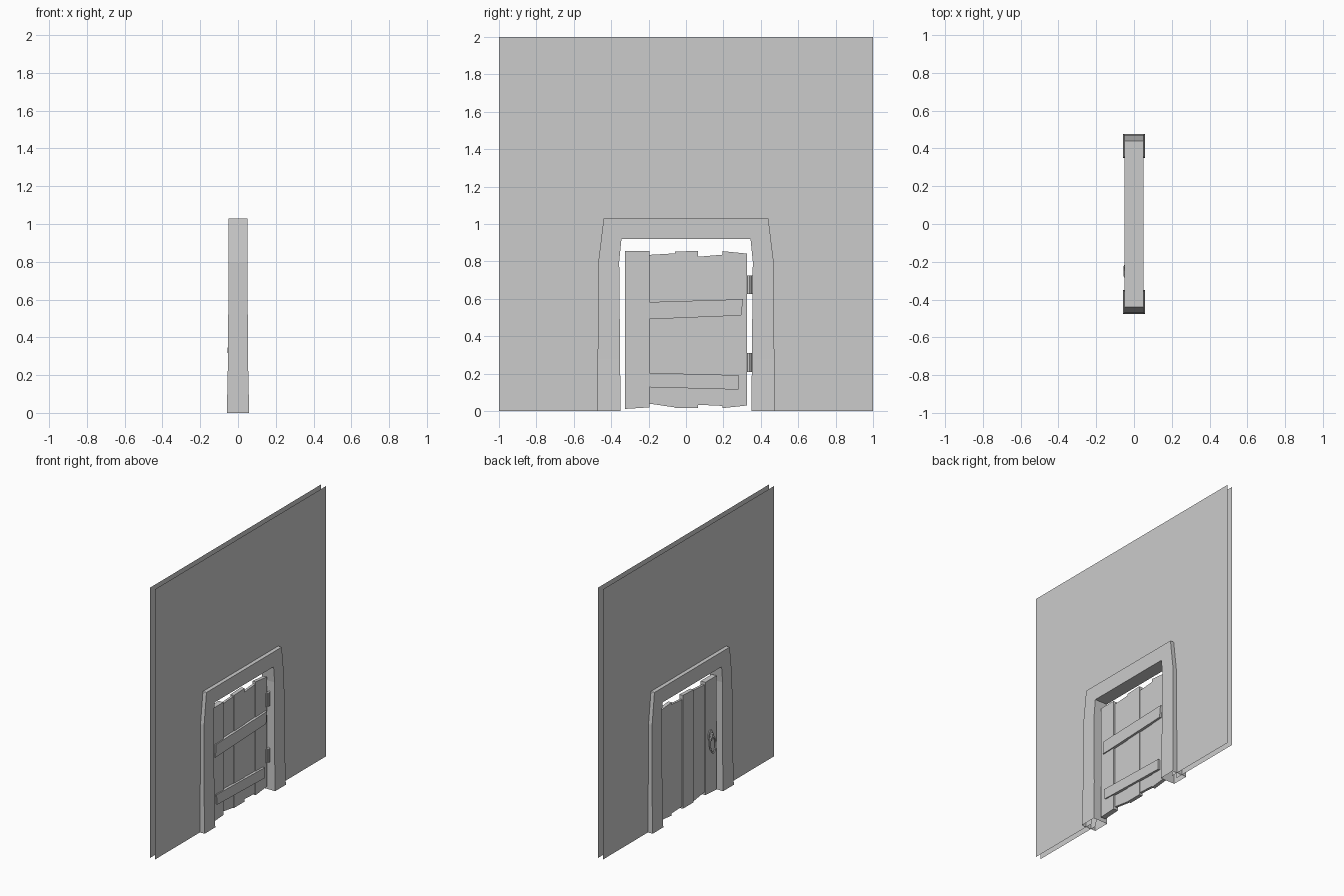
import bpy
import bmesh
from math import pi, sin, cos

if "Cube" in bpy.data.objects:
    bpy.data.objects.remove(bpy.data.objects["Cube"])


def make(name, verts, faces, fix=True):
    me = bpy.data.meshes.new(name)
    me.from_pydata(verts, [], faces)
    if fix:
        bm = bmesh.new()
        bm.from_mesh(me)
        bmesh.ops.recalc_face_normals(bm, faces=bm.faces)
        bm.to_mesh(me)
        bm.free()
    ob = bpy.data.objects.new(name, me)
    bpy.context.collection.objects.link(ob)
    return ob


def slab(name, outline, x0, x1):
    """Extrude a (y, z) outline from x0 to x1."""
    n = len(outline)
    verts = [(x, y, z) for x in (x0, x1) for y, z in outline]
    faces = [list(range(n)), list(range(n, 2 * n))]
    faces += [[i, (i + 1) % n, n + (i + 1) % n, n + i] for i in range(n)]
    return make(name, verts, faces)


# two thin wall skins with a doorway, ending inside the frame
outline = [(-1, 0), (-.42, 0), (-.40, .98), (.40, .98), (.42, 0), (1, 0), (1, 2), (-1, 2)]
for name, x in (("wall_inner_skin", .021), ("wall_outer_skin", -.021)):
    pts = outline if x > 0 else outline[::-1]
    make(name, [(x, y, z) for y, z in pts], [list(range(8))], fix=False)

# door frame: rectangular section swept up, across and down, open at the floor
# (inner y, outer y, inner z, outer z, half depth)
half = [(.35, .475, 0, 0, .059), (.352, .472, .28, .28, .053),
        (.357, .468, .80, .80, .05), (.345, .44, .92, 1.03, .05)]
stations = [(1, s) for s in half] + [(-1, s) for s in reversed(half)]
verts, faces = [], []
for side, (yi, yo, zi, zo, d) in stations:
    verts += [(-d, side * yi, zi), (d, side * yi, zi), (d, side * yo, zo), (-d, side * yo, zo)]
for i in range(len(stations) - 1):
    for j in range(4):
        k = (j + 1) % 4
        faces.append([4 * i + j, 4 * i + k, 4 * i + 4 + k, 4 * i + 4 + j])
make("door_frame", verts, faces)

# uneven planks: y0, y1, bottom z left/right, top z left/right, back x, front x
planks = [(-.325, -.195, .012, .02, .855, .855, -.022, .016),
          (-.195, -.06, .04, .02, .835, .843, -.014, .004),
          (-.06, .065, .018, .018, .852, .857, -.020, .008),
          (.065, .195, .034, .028, .825, .836, -.014, .004),
          (.195, .325, .016, .03, .855, .842, -.018, .008)]
for i, (y0, y1, b0, b1, t0, t1, x0, x1) in enumerate(planks):
    slab(f"door_plank_{i + 1}", [(y0, b0), (y1, b1), (y1, t1), (y0, t0)], x0, x1)

# cross battens
slab("upper_batten", [(-.297, .487), (.295, .511), (.305, .598), (-.29, .58)], 0, .024)
slab("lower_batten", [(-.277, .13), (.28, .115), (.28, .192), (-.285, .207)], 0, .024)

# hinge knuckles with a leaf reaching the jamb
for name, z0, z1 in (("lower_hinge", .21, .31), ("upper_hinge", .625, .725)):
    slab(name + "_leaf", [(.31, z0), (.356, z0), (.356, z1), (.31, z1)], .004, .012)
    bpy.ops.mesh.primitive_cylinder_add(vertices=8, radius=.013, depth=z1 - z0,
                                        location=(.338, (0), 0))
    ob = bpy.context.object
    ob.name = name + "_knuckle"
    ob.location = (.010, .338, (z0 + z1) / 2)

# handle: eight-sided plate, stud and hanging ring on the outer side
slab("handle_plate", [(-.25 + .026 * cos(pi / 4 * (i + .5)), .44 + .045 * sin(pi / 4 * (i + .5)))
                      for i in range(8)], -.029, -.018)
slab("handle_stud", [(-.26, .43), (-.24, .43), (-.24, .46), (-.26, .46)], -.048, -.026)
bpy.ops.mesh.primitive_torus_add(major_segments=12, minor_segments=5, major_radius=.050,
                                 minor_radius=.007, location=(-.044, -.25, .382),
                                 rotation=(0, pi / 2 + .1, 0))
ring = bpy.context.object
ring.name = "handle_ring"
ring.scale = (1.2, .65, 1)
